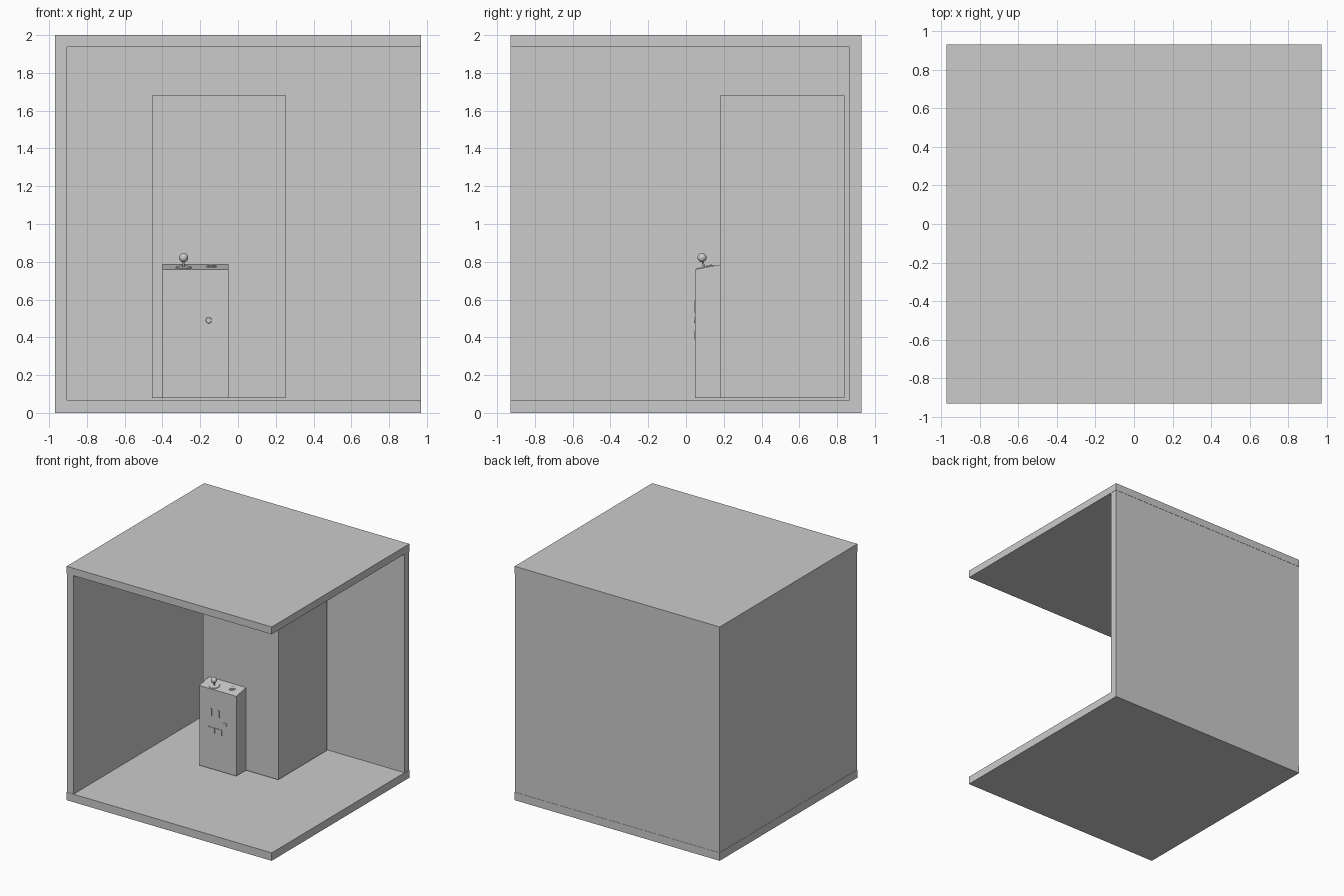
import bpy, bmesh, math
from mathutils import Vector, Matrix

if "Cube" in bpy.data.objects:
    bpy.data.objects.remove(bpy.data.objects["Cube"])


def make_object(name, bm):
    mesh = bpy.data.meshes.new(name)
    bm.to_mesh(mesh)
    bm.free()
    obj = bpy.data.objects.new(name, mesh)
    bpy.context.collection.objects.link(obj)
    return obj


def smooth(obj):
    bpy.context.view_layer.objects.active = obj
    obj.select_set(True)
    bpy.ops.object.shade_smooth_by_angle(angle=math.radians(35))
    obj.select_set(False)


def box(name, lo, hi):
    lo, hi = Vector(lo), Vector(hi)
    bm = bmesh.new()
    bmesh.ops.create_cube(bm, size=1)
    bmesh.ops.scale(bm, vec=hi - lo, verts=bm.verts)
    bmesh.ops.translate(bm, vec=(lo + hi) / 2, verts=bm.verts)
    return make_object(name, bm)


def disc(name, base, axis, r1, r2, height, segments=32):
    """Cylinder or cone frustum standing on base along axis."""
    axis = Vector(axis).normalized()
    rot = axis.to_track_quat('Z', 'Y').to_matrix().to_4x4()
    mat = Matrix.Translation(Vector(base) + axis * height / 2) @ rot
    bm = bmesh.new()
    bmesh.ops.create_cone(bm, cap_ends=True, segments=segments, radius1=r1,
                          radius2=r2, depth=height, matrix=mat)
    obj = make_object(name, bm)
    smooth(obj)
    return obj


# Open room: floor, ceiling, left and back walls
box("floor", (-0.97, -0.93, 0), (0.97, 0.93, 0.068))
box("ceiling", (-0.97, -0.93, 1.937), (0.97, 0.93, 2))
box("left_wall", (-0.968, -0.928, 0.068), (-0.905, 0.928, 1.937))
box("back_wall", (-0.905, 0.865, 0.068), (0.968, 0.928, 1.937))

# Tall cabinet against the back wall
box("cabinet", (-0.455, 0.18, 0.078), (0.255, 0.84, 1.68))

# Control console with sloping top
FRONT, BACK = 0.048, 0.18
Z_FRONT, Z_BACK = 0.76, 0.785
console = box("console", (-0.40, FRONT, 0.078), (-0.05, BACK, Z_FRONT))
for v in console.data.vertices:
    if v.co.z > 0.5 and v.co.y > 0.1:
        v.co.z = Z_BACK

slope = (Z_BACK - Z_FRONT) / (BACK - FRONT)
normal = Vector((0, -slope, 1)).normalized()


def on_top(x, y):
    return Vector((x, y, Z_FRONT + slope * (y - FRONT)))


# Joystick
stick_base = on_top(-0.288, 0.095)
disc("joystick_plate", stick_base, normal, 0.042, 0.040, 0.004)
disc("joystick_stick", stick_base, normal, 0.005, 0.005, 0.05, 16)
bm = bmesh.new()
bmesh.ops.create_uvsphere(bm, u_segments=24, v_segments=16, radius=0.024)
bmesh.ops.translate(bm, vec=stick_base + normal * 0.054, verts=bm.verts)
smooth(make_object("joystick_ball", bm))

# Push button
button_base = on_top(-0.14, 0.122)
disc("button_ring", button_base, normal, 0.027, 0.025, 0.004)
disc("button_cap", button_base, normal, 0.017, 0.015, 0.009)

# Slots, return flaps and lock on the console front
for i, x in enumerate((-0.288, -0.218)):
    box(f"slot_{i}", (x - 0.007, FRONT - 0.004, 0.53), (x + 0.007, FRONT + 0.01, 0.595))
for i, x in enumerate((-0.285, -0.217)):
    box(f"return_flap_{i}", (x - 0.032, FRONT - 0.004, 0.388), (x + 0.032, FRONT + 0.01, 0.435))
disc("lock", (-0.155, FRONT, 0.49), (0, -1, 0), 0.016, 0.014, 0.005, 24)
